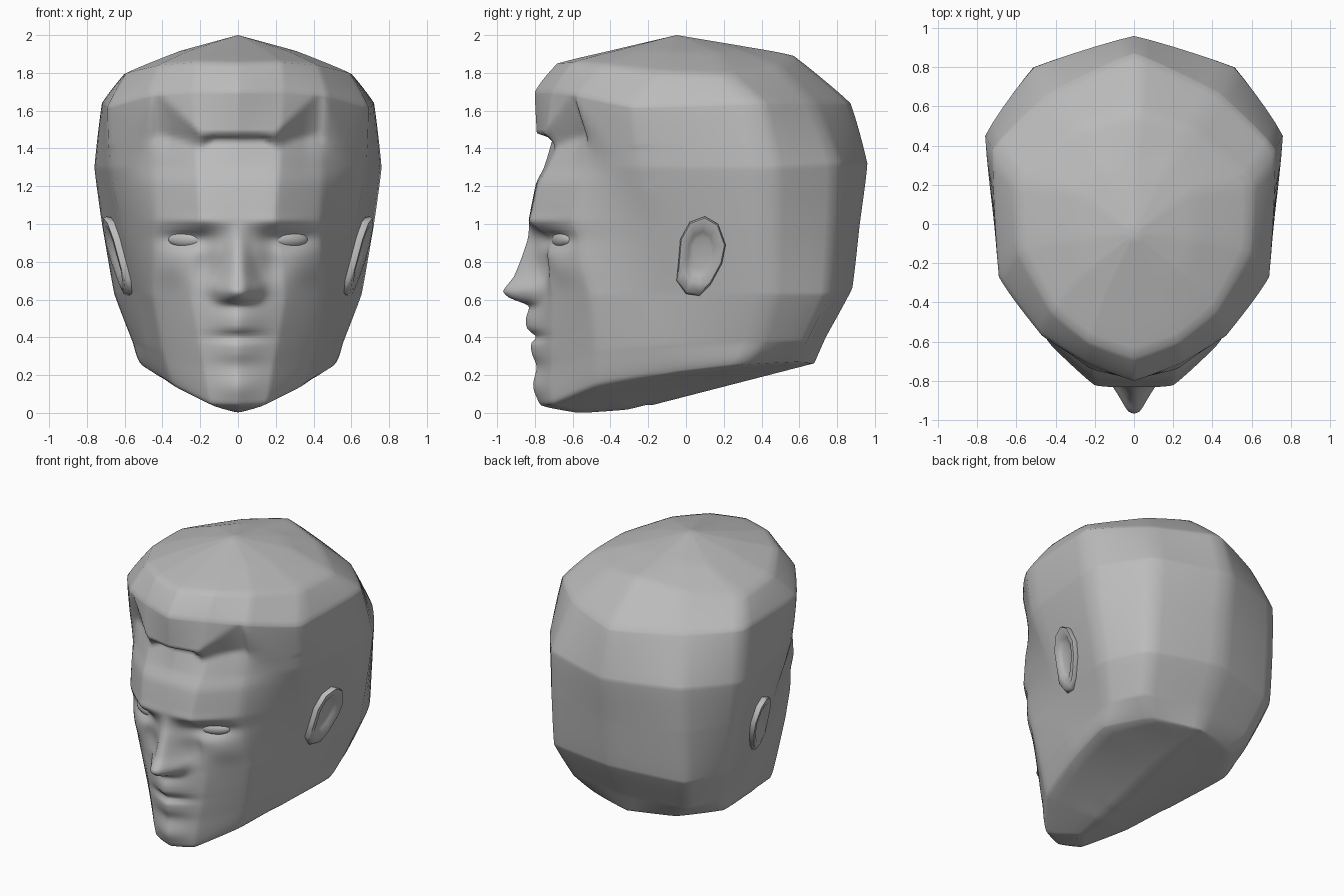
import bpy, bmesh, math
from mathutils import Vector

cube = bpy.data.objects.get("Cube")
if cube:
    bpy.data.objects.remove(cube, do_unlink=True)

clay = bpy.data.materials.new("grey_clay")
clay.use_nodes = True
clay.diffuse_color = (0.5, 0.5, 0.5, 1)
clay.node_tree.nodes["Principled BSDF"].inputs["Base Color"].default_value = clay.diffuse_color


def clamp(value):
    return max(0.0, min(1.0, value))


def profile(value, points):
    """Piecewise linear curve through (input, output) points."""
    if value <= points[0][0]:
        return points[0][1]
    for (a, u), (b, v) in zip(points, points[1:]):
        if value <= b:
            return u + (v - u) * (value - a) / (b - a)
    return points[-1][1]


def bump(x, z, centre_x, centre_z, wide, tall):
    return math.exp(-((x - centre_x) / wide) ** 2 - ((z - centre_z) / tall) ** 2)


def flip(point):
    return Vector((-point.x, point.y, point.z))


def spline(points, steps, before, after):
    """Tight spline that keeps the planes between its control points."""
    padded = [before] + points + [after]
    out = []
    for i, count in enumerate(steps):
        p0, p1, p2, p3 = padded[i:i + 4]
        start, end = (p2 - p0) / 9, (p3 - p1) / 9
        for k in range(count):
            t = k / count
            ease = t + (t * t * (3 - 2 * t) - t) * .5
            out.append(p1.lerp(p2, ease) + start * t * (1 - t) ** 2 - end * t * t * (1 - t))
    return out + [points[-1]]


def finish(bm, name, angle=None):
    bmesh.ops.recalc_face_normals(bm, faces=bm.faces)
    mesh = bpy.data.meshes.new(name)
    bm.to_mesh(mesh)
    bm.free()
    mesh.materials.append(clay)
    obj = bpy.data.objects.new(name, mesh)
    bpy.context.collection.objects.link(obj)
    bpy.ops.object.select_all(action="DESELECT")
    obj.select_set(True)
    bpy.context.view_layer.objects.active = obj
    if angle:
        bpy.ops.object.shade_smooth_by_angle(angle=math.radians(angle))
    else:
        bpy.ops.object.shade_smooth()
    return obj


def bridge(bm, rings):
    for low, high in zip(rings, rings[1:]):
        for i in range(len(low)):
            j = (i + 1) % len(low)
            bm.faces.new((low[i], low[j], high[j], high[i]))


# Half sections from the front centre round the left side to the back centre
underside = [(0, y, max(0, .01 + .258 * (y + .3))) for y in (-.57, -.5, -.3, -.1, .3, .55, .67)]
jaw = [(0, -.77, .04), (.15, -.71, .045), (.34, -.47, .14), (.45, -.05, .215),
       (.51, .3, .255), (.33, .58, .27), (0, .68, .265)]
chin = [(0, -.79, .28), (.19, -.71, .27), (.4, -.47, .33), (.49, -.1, .36),
        (.56, .39, .38), (.45, .64, .38), (0, .74, .4)]
cheeks = [(0, -.81, .58), (.25, -.71, .62), (.45, -.5, .62), (.54, -.1, .64),
          (.655, .45, .63), (.52, .76, .63), (0, .88, .66)]
brow = [(0, -.83, 1.03), (.2, -.82, 1.03), (.44, -.6, 1.03), (.62, -.15, 1),
        (.72, .45, 1), (.52, .79, 1), (0, .92, 1)]
temples = [(0, -.78, 1.3), (.22, -.76, 1.3), (.45, -.56, 1.3), (.68, -.23, 1.3),
           (.76, .45, 1.3), (.51, .8, 1.32), (0, .96, 1.32)]
hair = [(0, -.8, 1.7), (.24, -.71, 1.7), (.47, -.57, 1.68), (.69, -.27, 1.62),
        (.72, .38, 1.64), (.43, .67, 1.64), (0, .87, 1.64)]
crown = [(0, -.68, 1.85), (.23, -.6, 1.855), (.42, -.44, 1.84), (.59, -.13, 1.8),
         (.6, .22, 1.79), (.3, .48, 1.84), (0, .57, 1.89)]
top = [(0, -.37, 1.925), (.14, -.34, 1.925), (.25, -.25, 1.92), (.31, -.08, 1.915),
       (.3, .17, 1.91), (.16, .28, 1.925), (0, .28, 1.945)]
apex = [(0, -.05, 2)] * len(crown)
sections = [underside, jaw, chin, cheeks, brow, temples, hair, crown, top, apex]

# Face relief, as depth by height
nose_depth = [(.57, 0), (.605, .12), (.64, .165), (.72, .095), (.82, .05), (.92, .015), (1, 0)]
nose_width = [(.6, .13), (.68, .135), (.78, .09), (.95, .06)]
lip_depth = [(.25, 0), (.31, .025), (.37, .03), (.4, -.02), (.44, .045), (.5, .045), (.59, .01), (.62, 0)]
hairline = [(.2, 1.48), (.43, 1.7), (.57, 1.4), (.64, 1.1)]


def relief(x, z):
    """Forward offset of the face surface."""
    nose = profile(z, nose_depth) * clamp(1.35 * (1 - x / profile(z, nose_width)))
    lips = profile(z, lip_depth) * math.exp(-(x / .13) ** 2)
    edge = profile(x, hairline)
    soft = .03 + .6 * max(0, x - .12)
    forehead = clamp((z - 1.22) / .24) * clamp((edge - z) / soft) * clamp((.64 - x) / .28)
    return (nose + lips - .085 * forehead
            + .03 * bump(x, z, 0, .14, .12, .07)       # chin
            + .025 * bump(x, z, .12, .65, .035, .045)  # nostril wings
            + .02 * bump(x, z, .36, .77, .1, .09)      # cheekbones
            + .015 * bump(x, z, .22, 1.01, .18, .025)  # brow ridge
            - .075 * bump(x, z, .25, .925, .14, .055)  # eye sockets
            - .045 * bump(x, z, .18, .8, .08, .12)     # sides of the nose
            + .02 * bump(x, z, .28, .965, .1, .014))   # upper lids


# Head: loft the sections, then press in the face
columns = []
for column in zip(*sections):
    points = [Vector(p) for p in column]
    columns.append(spline(points, (5, 12, 18, 24, 12, 22, 6, 5, 5), points[0], points[-1]))
bm = bmesh.new()
rings = []
for row in zip(*columns):
    half = spline(list(row), (14, 12, 8, 5, 5, 5), flip(row[1]), flip(row[-2]))
    for p in half:
        p.y -= relief(abs(p.x), p.z) * clamp((-p.y - .1) / .25)
    ring = half + [flip(p) for p in half[-2:0:-1]]
    rings.append([bm.verts.new(p) for p in ring])
bridge(bm, rings)
bmesh.ops.remove_doubles(bm, verts=bm.verts, dist=.0005)

# Soften the creases between planes without moving the ridges far
for _ in range(2):
    bmesh.ops.smooth_vert(bm, verts=[v for v in bm.verts if v.co.z < 1.4 and v.co.y < -.2],
                          factor=.4, use_axis_x=True, use_axis_y=True, use_axis_z=True)
head = finish(bm, "head")


def face_depth(x, z):
    front = [v.co for v in head.data.vertices if v.co.y < -.3]
    return min(front, key=lambda p: (p.x - x) ** 2 + (p.z - z) ** 2).y


# Ear: outline in depth and height, with a rim and a hollow
ear_outline = [(-.05, .7), (-.04, .8), (-.03, .92), (.02, 1.01), (.1, 1.04), (.17, 1),
               (.21, .89), (.19, .79), (.13, .68), (.07, .62), (0, .63)]
ear_steps = [(.92, -.08), (1, .01), (.95, .03), (.72, .03), (.55, .01), (.4, .002)]


def make_ear(side, name):
    bm = bmesh.new()
    rings = []
    for scale, out in ear_steps:
        ring = []
        for y, z in ear_outline:
            y = .08 + (y - .08) * scale
            z = .86 + (z - .86) * scale
            x = .55 + .25 * (z - .62) + .2 * (y + .05) + out
            ring.append(bm.verts.new((side * x, y, z)))
        rings.append(ring)
    bridge(bm, rings)
    bm.faces.new(rings[-1])
    finish(bm, name, 50)


# Eye: flattened ball following the turn of the face
def make_eye(side, name, depth):
    bm = bmesh.new()
    bmesh.ops.create_uvsphere(bm, u_segments=20, v_segments=12, radius=1)
    eye = finish(bm, name)
    eye.scale = (.108, .04, .044)
    eye.rotation_euler.z = side * math.radians(24)
    eye.location = (side * .27, depth + .018, .918)


eye_depth = face_depth(.27, .918)
for side, word in ((1, "left"), (-1, "right")):
    make_ear(side, word + "_ear")
    make_eye(side, word + "_eye", eye_depth)
